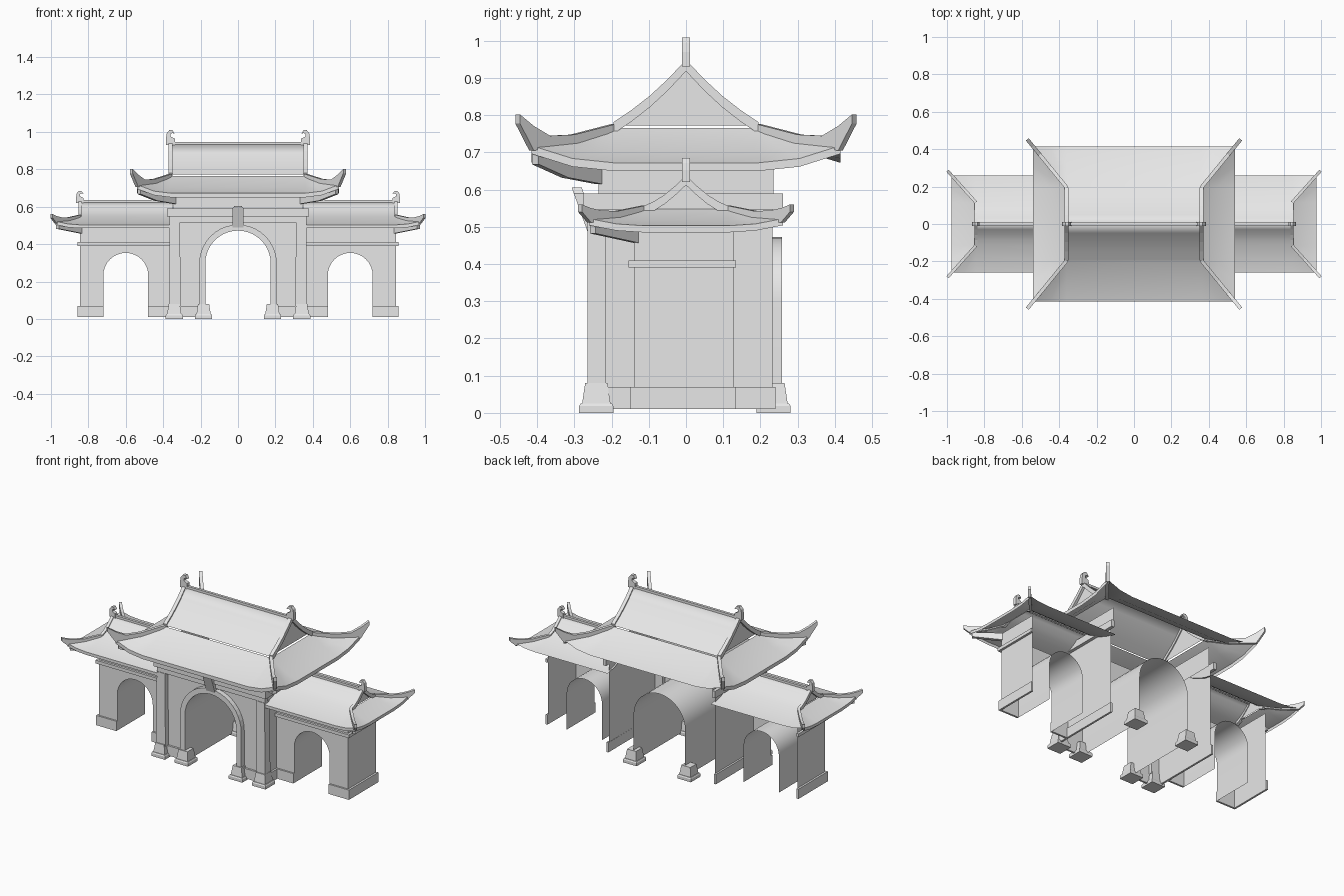
import bpy, bmesh, math
from mathutils import Vector

cube = bpy.data.objects.get("Cube")
if cube:
    bpy.data.objects.remove(cube, do_unlink=True)

stone = bpy.data.materials.new("grey_stone")
stone.use_nodes = True
GREY = (0.8, 0.8, 0.8, 1)
stone.diffuse_color = GREY
stone.node_tree.nodes["Principled BSDF"].inputs["Base Color"].default_value = GREY


def build(name, polys, mirror="X", thick=0, smooth=0):
    """Turn a list of polygons into a welded, mirrored object."""
    bm = bmesh.new()
    for poly in polys:
        bm.faces.new([bm.verts.new(p) for p in poly])
    bmesh.ops.remove_doubles(bm, verts=bm.verts, dist=0.0005)
    bmesh.ops.recalc_face_normals(bm, faces=bm.faces)
    me = bpy.data.meshes.new(name)
    bm.to_mesh(me)
    bm.free()
    ob = bpy.data.objects.new(name, me)
    bpy.context.collection.objects.link(ob)
    me.materials.append(stone)
    if thick:
        mod = ob.modifiers.new("Thickness", "SOLIDIFY")
        mod.thickness, mod.offset, mod.use_even_offset = thick, 0, True
    if mirror:
        mod = ob.modifiers.new("Mirror", "MIRROR")
        mod.use_axis = ["X" in mirror, "Y" in mirror, False]
    if smooth:
        bpy.ops.object.select_all(action="DESELECT")
        ob.select_set(True)
        bpy.context.view_layer.objects.active = ob
        bpy.ops.object.shade_smooth_by_angle(angle=math.radians(smooth))
    return ob


def grid(rows):
    return [[a[i], a[i + 1], b[i + 1], b[i]]
            for a, b in zip(rows, rows[1:]) for i in range(len(a) - 1)]


def strip(name, path, z0, z1, thick=0.0, mirror="X"):
    return build(name, grid([[(x, y, z) for x, y in path] for z in (z0, z1)]), mirror, thick)


def prism(name, outline, y0, y1, mirror="X"):
    """Extrude an x-z outline along y."""
    a, b = ([(x, y, z) for x, z in outline] for y in (y0, y1))
    return build(name, [a, b] + grid([a + a[:1], b + b[:1]]), mirror)


def box(name, x0, x1, y0, y1, z0, z1, mirror="X"):
    return prism(name, [(x0, z0), (x1, z0), (x1, z1), (x0, z1)], y0, y1, mirror)


def bar(name, path, width, mirror="XY"):
    """Upright bar along plan points (x, y, bottom, top)."""
    d = Vector((path[-1][0] - path[0][0], path[-1][1] - path[0][1]))
    n = Vector((-d.y, d.x)).normalized() * width / 2
    rings = [[(x + s * n.x, y + s * n.y, z) for s, z in ((-1, lo), (1, lo), (1, hi), (-1, hi))]
             for x, y, lo, hi in path]
    return build(name, grid([r + r[:1] for r in rings]) + [rings[0], rings[-1]], mirror)


def arc(cx, cz, r, a0, a1, n):
    angles = [math.radians(a0 + (a1 - a0) * i / n) for i in range(n + 1)]
    return [(cx + r * math.cos(a), cz + r * math.sin(a)) for a in angles]


def tunnel(name, outline, y0, y1):
    return build(name, grid([[(x, y, z) for x, z in outline] for y in (y0, y1)]), smooth=40)


def roof(name, xi, gx, ex, gy, ey, slope, hip, eave, lip, tip):
    """Hip-and-gable roof; xi is the inner end, g the gable and e the eave."""
    ridge = [(gy * i / (len(slope) - 1), z) for i, z in enumerate(slope)]
    polys = grid([[(xi, -y, z), (gx, -y, z)] for y, z in ridge])
    front, side = [], []
    for k in range(3):
        x, y = gx + (ex - gx) * k / 2, gy + (ey - gy) * k / 2
        lift = [(s, eave[k] + (hip[k] - eave[k]) * s * s) for s in (0, 0.5, 1)]
        front.append([(xi, -y, eave[k])] + [(gx + (x - gx) * s, -y, z) for s, z in lift])
        side.append([(x, 0, eave[k])] + [(x, -gy - (y - gy) * s, z) for s, z in lift])
    build(name, [p for p in polys + grid(front) + grid(side) if True], "XY", smooth=35)

    # Gable wall, barge boards, ridge and hip ridges
    gable = [(gx - 0.005, -y, z) for y, z in ridge]
    build(name + "_gable", [gable + [(gx - 0.005, 0, slope[-1])]], "XY")
    bar(name + "_barge", [(gx, -y, z - lip, z + lip * 0.4) for y, z in ridge], lip)
    bar(name + "_ridge", [(xi, 0, slope[0] - lip, slope[0] + 0.006),
                          (gx, 0, slope[0] - lip, slope[0] + 0.006)], 0.016, "X")
    hips = [(gx + (ex - gx) * t, -gy - (ey - gy) * t) for t in (0, 0.5, 0.8, 1, 1.17)]
    zs = [hip[0], hip[1], (hip[1] + hip[2]) / 2, hip[2], tip - lip * 0.5]
    tops = [hip[0] + lip * 0.5, hip[1] + lip * 0.8, hip[2] + lip * 1.2,
            (hip[2] + tip) / 2 + lip * 0.5, tip]
    bar(name + "_hip", [(x, y, z - lip * 0.6, t) for (x, y), z, t in zip(hips, zs, tops)], lip * 0.9)

    # Fascia along the front and side eaves
    edge = front[-1] + side[-1][::-1][1:]
    edge += [(x, -y, z) for x, y, z in side[-1][1:]]
    build(name + "_fascia", grid([edge, [(x, y, z - lip) for x, y, z in edge]]), "X")

    # Curled finial at the end of the ridge
    b, h = slope[0] - 0.01, lip * 3.6
    curl = [(0.5, 0), (0.5, 0.5), (0.42, 0.8), (0.15, 1), (-0.2, 1), (-0.45, 0.75),
            (-0.2, 0.8), (0, 0.74), (0, 0.56), (-0.45, 0.42), (-0.5, 0)]
    prism(name + "_finial", [(gx + u * h * 0.62, b + v * h) for u, v in curl], -0.011, 0.011)


# Roofs
roof("main_roof", 0, 0.36, 0.54, 0.195, 0.415, [0.94, 0.888, 0.843, 0.805, 0.772],
     [0.765, 0.73, 0.718], [0.765, 0.705, 0.672], 0.022, 0.802)
roof("side_roof", 0.35, 0.845, 0.975, 0.115, 0.26, [0.63, 0.603, 0.579, 0.561, 0.548],
     [0.548, 0.528, 0.522], [0.548, 0.518, 0.503], 0.018, 0.56)
bar("main_corner_rafter", [(0.34, -0.235, 0.615, 0.66), (0.44, -0.325, 0.632, 0.68),
                           (0.53, -0.405, 0.668, 0.7)], 0.025, "X")
bar("side_corner_rafter", [(0.84, -0.135, 0.457, 0.5), (0.965, -0.25, 0.482, 0.51)], 0.02, "X")

# Central gate: front wall, passage and side walls
R, SPRING = 0.175, 0.297
half_arch = arc(0, SPRING, R, 90, 0, 10) + [(R, 0.01)]
build("central_front_wall", [[(x, -0.235, z) for x, z in
      half_arch + [(0.36, 0.01), (0.36, 0.57), (0, 0.57)]]])
tunnel("central_passage", half_arch, -0.25, 0.258)
strip("central_side_wall", [(0.36, -0.235), (0.36, 0.232)], 0.01, 0.57)
strip("central_upper_wall", [(0, -0.235), (0.345, -0.235), (0.345, 0.235)], 0.57, 0.69)
strip("central_beam", [(0, -0.265), (0.37, -0.265), (0.37, 0.26)], 0.547, 0.59, 0.02)
box("central_lintel", -0.365, 0.365, -0.262, -0.235, 0.515, 0.547, None)
strip("central_plinth", [(0.2, -0.242), (0.365, -0.242), (0.365, 0.24)], 0.01, 0.07, 0.012)
outer = arc(0, SPRING, R + 0.032, 0, 90, 10)
prism("arch_trim", half_arch + [(R + 0.032, 0.01)] + outer, -0.265, -0.235)
prism("corner_pilaster", [(0.307, 0.07), (0.37, 0.07), (0.365, 0.515), (0.31, 0.515)], -0.265, -0.215)

# Keystone leaning forward
key = [(-0.03, 0.48), (0.03, 0.48), (0.03, 0.59), (0.018, 0.605), (-0.018, 0.605), (-0.03, 0.59)]
lean = [[(x, y - (z - 0.48) * 0.36, z) for x, z in key] for y in (-0.262, -0.235)]
build("keystone", lean + grid([r + r[:1] for r in lean]), None)

# Stepped, tapered pillar bases
for label, cx, cy in (("outer_front", 0.341, -0.241), ("inner_front", 0.184, -0.241),
                      ("inner_back", 0.184, 0.235)):
    rings = [[(cx + sx * w, cy + sy * w, z) for sx, sy in ((-1, -1), (1, -1), (1, 1), (-1, 1))]
             for w, z in ((0.046, 0), (0.046, 0.018), (0.042, 0.025), (0.038, 0.025), (0.03, 0.08))]
    build(label + "_pillar_base", grid([r + r[:1] for r in rings]) + [rings[0], rings[-1]])

# Side gates: arched front wall, passage, end wall, band and plinths
side_arch = [(0.48, 0.01)] + arc(0.6, 0.233, 0.12, 180, 0, 16) + [(0.72, 0.01)]
build("side_front_wall", [[(x, -0.14, z) for x, z in
      side_arch + [(0.845, 0.01), (0.845, 0.5), (0.36, 0.5), (0.36, 0.01)]]])
tunnel("side_passage", side_arch, -0.14, 0.128)
strip("side_end_wall", [(0.845, -0.14), (0.845, 0.128)], 0.01, 0.5)
strip("side_band", [(0.36, -0.147), (0.852, -0.147), (0.852, 0.135)], 0.39, 0.41, 0.014)
strip("side_outer_plinth", [(0.72, -0.144), (0.851, -0.144), (0.851, 0.135)], 0.01, 0.07, 0.012)
strip("side_inner_plinth", [(0.36, -0.144), (0.48, -0.144)], 0.01, 0.07, 0.012)
